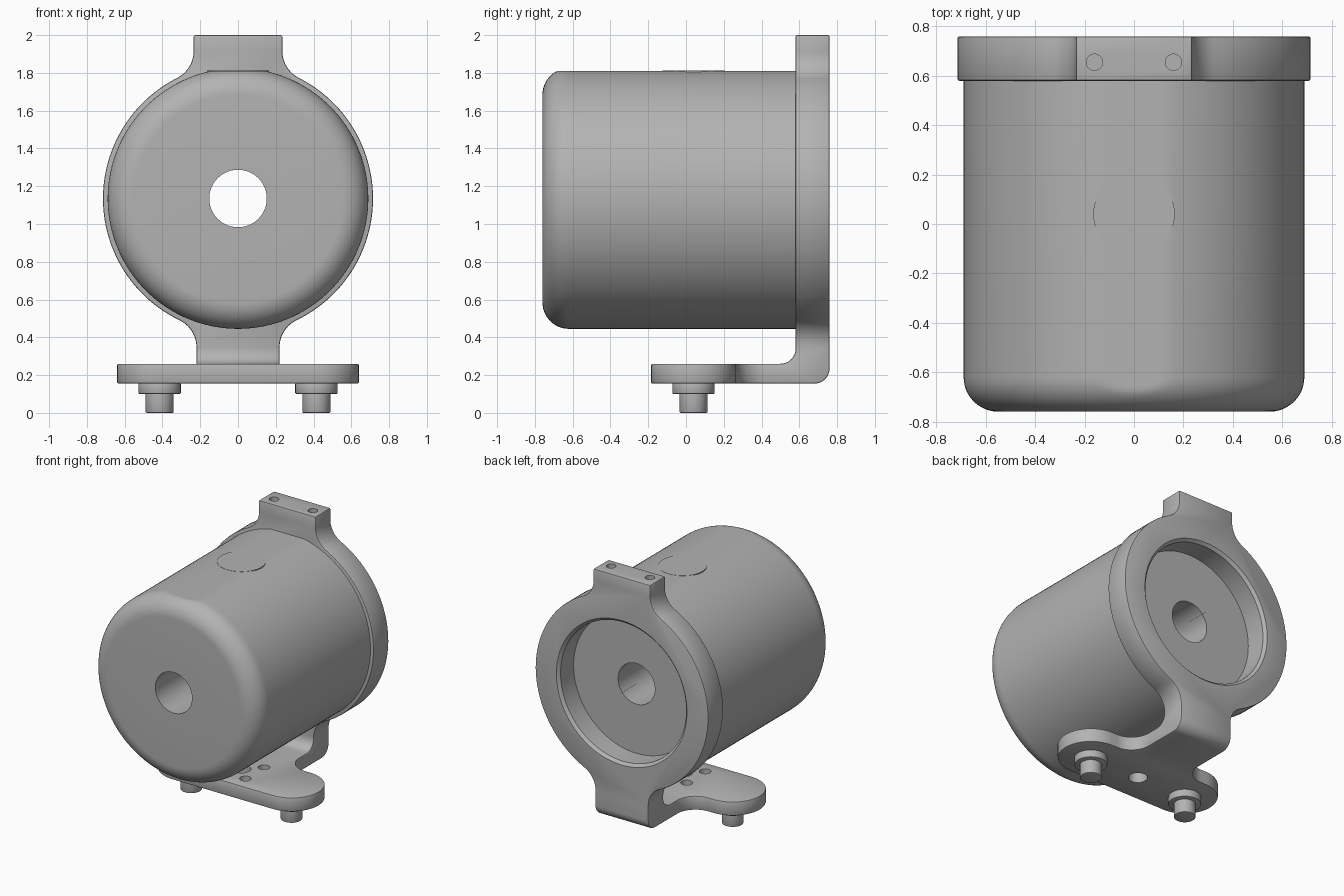
import bpy, bmesh, math
from mathutils import Matrix

if "Cube" in bpy.data.objects:
    bpy.data.objects.remove(bpy.data.objects["Cube"])

ZC = 1.135                      # height of the barrel axis
grey = bpy.data.materials.new("plain grey")
grey.diffuse_color = (0.45, 0.45, 0.45, 1)
grey.use_nodes = True
grey.node_tree.nodes["Principled BSDF"].inputs["Base Color"].default_value = grey.diffuse_color


def finish(bm, name):
    bmesh.ops.recalc_face_normals(bm, faces=bm.faces[:])
    me = bpy.data.meshes.new(name)
    bm.to_mesh(me)
    bm.free()
    ob = bpy.data.objects.new(name, me)
    bpy.context.collection.objects.link(ob)
    me.materials.append(grey)
    return ob


def activate(ob):
    bpy.ops.object.select_all(action='DESELECT')
    ob.select_set(True)
    bpy.context.view_layer.objects.active = ob


def smooth(ob, deg=30):
    activate(ob)
    bpy.ops.object.shade_smooth_by_angle(angle=math.radians(deg))


def bevel(ob, width, segs=2):
    activate(ob)
    m = ob.modifiers.new("bevel", 'BEVEL')
    m.width, m.segments = width, segs
    m.limit_method, m.angle_limit = 'ANGLE', math.radians(40)
    bpy.ops.object.modifier_apply(modifier=m.name)


def cut(ob, cutter):
    activate(ob)
    m = ob.modifiers.new("cut", 'BOOLEAN')
    m.operation, m.solver, m.object = 'DIFFERENCE', 'EXACT', cutter
    bpy.ops.object.modifier_apply(modifier=m.name)
    bpy.data.objects.remove(cutter, do_unlink=True)


def arc(cx, cy, r, a0, a1, n):
    return [(cx + r * math.cos(math.radians(a0 + (a1 - a0) * i / n)),
             cy + r * math.sin(math.radians(a0 + (a1 - a0) * i / n))) for i in range(n + 1)]


def mirrored(pts):
    return pts + [(-x, y) for x, y in reversed(pts)]


def prism(bm, pts, place, a, b, skip=()):
    """Extrude an outline from a to b, leaving the skipped side faces open."""
    lo = [bm.verts.new(place(u, v, a)) for u, v in pts]
    hi = [bm.verts.new(place(u, v, b)) for u, v in pts]
    bm.faces.new(lo)
    bm.faces.new(hi[::-1])
    n = len(pts)
    for i in range(n):
        if i not in skip:
            j = (i + 1) % n
            bm.faces.new((lo[i], hi[i], hi[j], lo[j]))


def lathe(name, prof, seg=128):
    """Revolve a closed (radius, y) profile around the barrel axis."""
    bm = bmesh.new()
    rings = []
    for k in range(seg):
        t = 2 * math.pi * k / seg
        rings.append([bm.verts.new((r * math.sin(t), y, ZC + r * math.cos(t))) for r, y in prof])
    n = len(prof)
    for k in range(seg):
        p, q = rings[k], rings[(k + 1) % seg]
        for i in range(n):
            j = (i + 1) % n
            bm.faces.new((p[i], q[i], q[j], p[j]))
    return finish(bm, name)


def cylinder(name, x, y, z0, z1, r, seg=48):
    bm = bmesh.new()
    bmesh.ops.create_cone(bm, cap_ends=True, segments=seg, radius1=r, radius2=r, depth=z1 - z0,
                          matrix=Matrix.Translation((x, y, (z0 + z1) / 2)))
    return finish(bm, name)


# Barrel: rounded front, through bore, slightly flattened top
barrel = lathe("barrel", [(0.152, -0.76)] + arc(0.55, -0.62, 0.14, -90, 0, 12)
               + [(0.69, 0.585), (0.152, 0.585)])
for v in barrel.data.vertices:
    v.co.z = min(v.co.z, 1.811)
smooth(barrel)
smooth(cylinder("top_pad", 0, 0.04, 1.7, 1.8125, 0.165, 64))

# Bracket: ring plate with necks, elbow and foot welded into one shell
R, F = 0.715, 0.16


def neck(hw):
    cx = hw + F
    dz = math.sqrt((R + F) ** 2 - cx ** 2)
    return cx, dz, math.degrees(math.atan2(dz, cx))


bx, bz, ba = neck(0.22)
tx, tz, ta = neck(0.235)
plate = ([(0.22, 0.34)] + arc(bx, ZC - bz, F, 180, 180 - ba, 10)
         + arc(0, ZC, R, -ba, ta, 48)[1:-1]
         + arc(tx, ZC + tz, F, ta - 180, -180, 10) + [(0.235, 2.0)])
plate = mirrored(plate)
foot = mirrored([(0.22, 0.48)] + arc(0.37, 0.415, 0.15, 180, 270, 10)
                + arc(0.415, 0.04, 0.225, 90, -90, 24))
elbow = [(0.48, 0.155)] + arc(0.68, 0.235, 0.08, -90, 0, 8) + [(0.76, 0.34)]
top_edge = len(elbow) - 1
elbow += arc(0.50, 0.34, 0.08, 0, -90, 8) + [(0.48, 0.26)]

bm = bmesh.new()
prism(bm, plate, lambda u, v, w: (u, w, v), 0.58, 0.76, {len(plate) - 1})
prism(bm, foot, lambda u, v, w: (u, v, w), 0.155, 0.26, {len(foot) - 1})
prism(bm, elbow, lambda u, v, w: (w, u, v), -0.22, 0.22, {top_edge, len(elbow) - 1})
bmesh.ops.remove_doubles(bm, verts=bm.verts[:], dist=1e-4)
bracket = finish(bm, "bracket")
bevel(bracket, 0.008)

# Recess in the ring with a chamfered rim
cut(bracket, lathe("recess_cutter", [(0.001, 0.5), (0.52, 0.5), (0.52, 0.74),
                                     (0.55, 0.77), (0.55, 0.85), (0.001, 0.85)]))
# Screw holes in the top, centre hole and small bores in the foot
for s in (-1, 1):
    cut(bracket, cylinder("cutter", s * 0.16, 0.655, 1.82, 2.1, 0.033, 32))
    for t in (-1, 1):
        cut(bracket, cylinder("cutter", s * 0.11, 0.04 + t * 0.11, 0.21, 0.3, 0.04, 32))
cut(bracket, cylinder("cutter", 0, 0.04, 0.1, 0.3, 0.065, 32))
smooth(bracket)

# Locating pins with collars under the foot
for side, s in (("left", -1), ("right", 1)):
    for part, z0, z1, r in (("pin", 0, 0.16, 0.074), ("collar", 0.10, 0.16, 0.112)):
        ob = cylinder(f"{side}_{part}", s * 0.415, 0.04, z0, z1, r)
        bevel(ob, 0.006)
        smooth(ob, 35)
